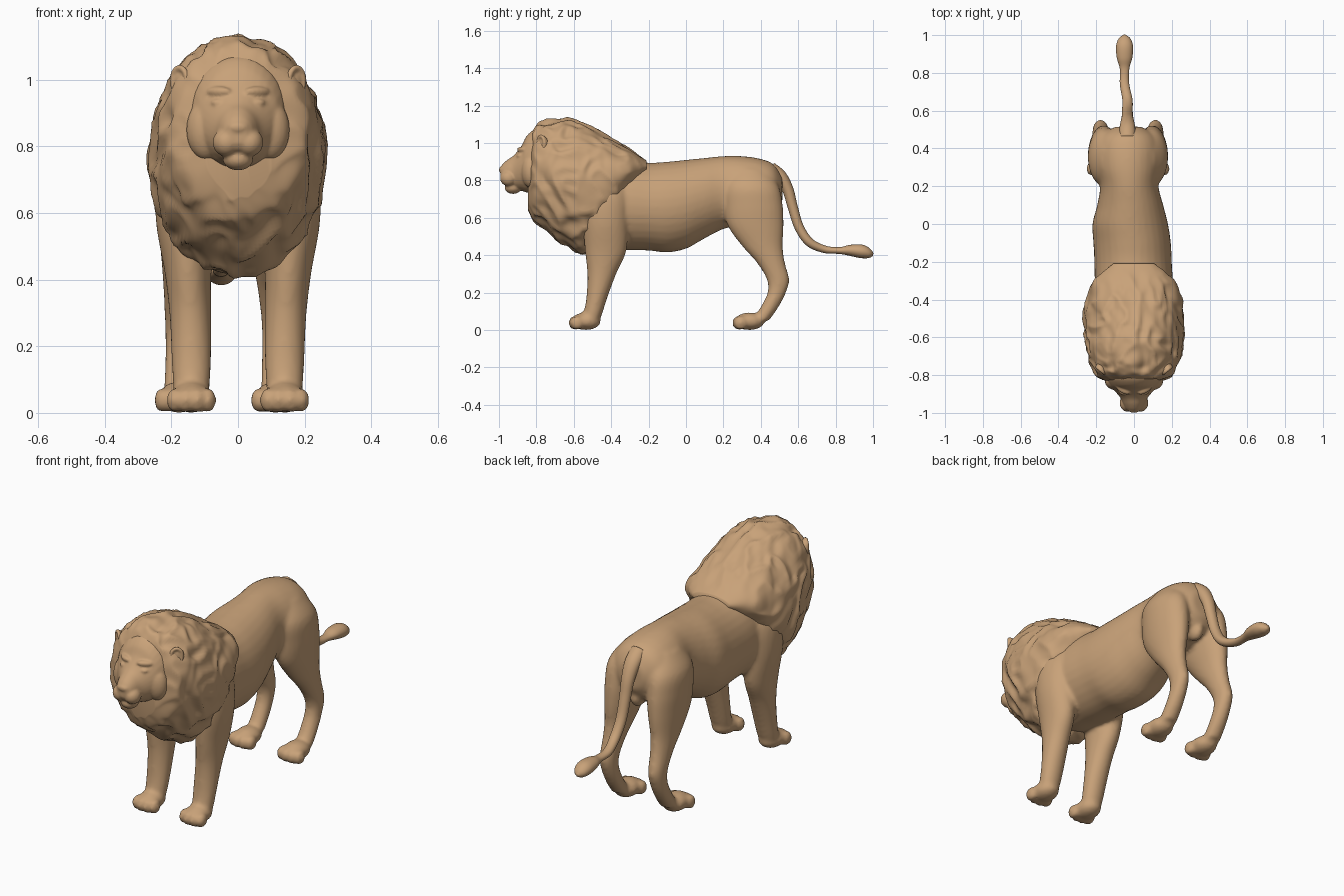
import bpy, bmesh, math
from mathutils import Vector, Matrix, noise

X, Y, Z = Vector((1, 0, 0)), Vector((0, 1, 0)), Vector((0, 0, 1))
tan = bpy.data.materials.new("tan_fur")
tan.diffuse_color = (0.58, 0.36, 0.19, 1)


def spline(rows, n):
    """Catmull-Rom through rows of numbers."""
    out = []
    for i in range(len(rows) - 1):
        quad = [rows[min(max(j, 0), len(rows) - 1)] for j in range(i - 1, i + 3)]
        for k in range(n):
            t = k / n
            out.append([0.5 * (2 * b + (c - a) * t + (2 * a - 5 * b + 4 * c - d) * t * t
                               + (3 * b - a - 3 * c + d) * t ** 3) for a, b, c, d in zip(*quad)])
    return out + [list(rows[-1])]


def loft(bm, rows, n=6, seg=32, axis=None, bump=None):
    """Elliptical rings (x, y, z, half width, half depth); axis is the depth direction."""
    pts = spline(rows, n)
    rings = []
    for i, (x, y, z, rx, r) in enumerate(pts):
        c = Vector((x, y, z))
        a, b = pts[max(i - 1, 0)], pts[min(i + 1, len(pts) - 1)]
        d = axis or X.cross(Vector(b[:3]) - Vector(a[:3])).normalized()
        ring = []
        for k in range(seg):
            w = 2 * math.pi * k / seg
            off = X * rx * math.cos(w) + d * r * math.sin(w)
            p = c + off
            if bump:
                p += off.normalized() * bump(p)
            ring.append(bm.verts.new(p))
        rings.append(ring)
    for a, b in zip(rings, rings[1:]):
        for k in range(seg):
            m = (k + 1) % seg
            bm.faces.new((a[k], a[m], b[m], b[k]))
    bm.faces.new(rings[0])
    bm.faces.new(rings[-1])


def span(rows):
    """(x, y, top, bottom, half width) to loft rows."""
    return [(x, y, (t + b) / 2, w, (t - b) / 2) for x, y, t, b, w in rows]


def ball(bm, loc, radii, tilt=0.0, turn=0.0):
    m = (Matrix.Translation(loc) @ Matrix.Rotation(turn, 4, 'Z')
         @ Matrix.Rotation(tilt, 4, 'X') @ Matrix.Diagonal((*radii, 1)))
    bmesh.ops.create_uvsphere(bm, u_segments=24, v_segments=16, radius=1, matrix=m)


def finish(bm, name, voxel=0, smooth=0):
    bmesh.ops.recalc_face_normals(bm, faces=bm.faces)
    me = bpy.data.meshes.new(name)
    bm.to_mesh(me)
    bm.free()
    for p in me.polygons:
        p.use_smooth = True
    me.materials.append(tan)
    ob = bpy.data.objects.new(name, me)
    bpy.context.collection.objects.link(ob)
    if voxel:
        rm = ob.modifiers.new("fuse", 'REMESH')
        rm.mode, rm.voxel_size, rm.use_smooth_shade = 'VOXEL', voxel, True
        sm = ob.modifiers.new("soften", 'SMOOTH')
        sm.factor, sm.iterations = 0.5, smooth
    return ob


def paw(bm, x, y):
    ball(bm, (x, y, 0.047), (0.062, 0.08, 0.047))
    for dx, dy in ((-0.05, 0.01), (-0.018, 0), (0.018, 0), (0.05, 0.01)):
        ball(bm, (x + dx, y - 0.058 + dy, 0.038), (0.025, 0.036, 0.038))


# torso
bm = bmesh.new()
loft(bm, span([(0, -0.66, 0.86, 0.56, 0.10), (0, -0.52, 0.90, 0.45, 0.18),
               (0, -0.35, 0.91, 0.43, 0.205), (-0.005, -0.2, 0.895, 0.425, 0.205),
               (-0.01, -0.1, 0.90, 0.415, 0.205), (-0.02, 0, 0.91, 0.435, 0.20),
               (-0.02, 0.1, 0.92, 0.49, 0.175), (-0.025, 0.2, 0.93, 0.54, 0.155),
               (-0.03, 0.3, 0.93, 0.56, 0.17), (-0.03, 0.4, 0.915, 0.58, 0.17),
               (-0.03, 0.47, 0.885, 0.61, 0.14), (-0.03, 0.515, 0.82, 0.68, 0.07)]), axis=Z)
ball(bm, (-0.03, 0.45, 0.62), (0.036, 0.05, 0.055))
for s in (-1, 1):
    # front leg and shoulder
    loft(bm, [(s * 0.13, -0.42, 0.82, 0.06, 0.09), (s * 0.15, -0.43, 0.72, 0.09, 0.125),
              (s * 0.157, -0.43, 0.58, 0.09, 0.122), (s * 0.15, -0.43, 0.42, 0.07, 0.11),
              (s * 0.143, -0.45, 0.30, 0.063, 0.077), (s * 0.14, -0.475, 0.18, 0.06, 0.057),
              (s * 0.14, -0.497, 0.09, 0.056, 0.05), (s * 0.14, -0.51, 0.04, 0.05, 0.045)], axis=Y)
    paw(bm, s * 0.14, -0.535)
    # hind leg and thigh
    h = -0.032
    loft(bm, [(h + s * 0.09, 0.34, 0.86, 0.05, 0.09), (h + s * 0.118, 0.35, 0.77, 0.085, 0.145),
              (h + s * 0.125, 0.36, 0.67, 0.087, 0.157), (h + s * 0.13, 0.372, 0.56, 0.077, 0.15),
              (h + s * 0.137, 0.408, 0.45, 0.06, 0.109), (h + s * 0.142, 0.454, 0.36, 0.049, 0.075),
              (h + s * 0.145, 0.492, 0.27, 0.042, 0.06), (h + s * 0.145, 0.485, 0.20, 0.041, 0.049),
              (h + s * 0.145, 0.445, 0.12, 0.043, 0.048), (h + s * 0.145, 0.395, 0.05, 0.045, 0.048)],
         axis=Y)
    paw(bm, h + s * 0.145, 0.34)
finish(bm, "body_and_legs", 0.011, 6)

# tail with tuft
bm = bmesh.new()
tail = [(0.45, 0.86, 0.045, 0.04), (0.505, 0.82, 0.042, 0.035), (0.545, 0.75, 0.035, 0.03),
        (0.57, 0.66, 0.03, 0.027), (0.605, 0.55, 0.028, 0.025), (0.66, 0.47, 0.027, 0.024),
        (0.74, 0.432, 0.025, 0.02), (0.82, 0.425, 0.025, 0.018), (0.88, 0.426, 0.041, 0.03),
        (0.94, 0.42, 0.045, 0.036), (0.98, 0.408, 0.032, 0.025), (1.0, 0.402, 0.008, 0.008)]
loft(bm, [(-0.035 - 0.015 * (y > 0.7), y, z, a, b) for y, z, a, b in tail])
finish(bm, "tail")


# mane with ridged locks
def locks(p):
    v = Vector((p.x * 12, (p.y + 0.5 * p.z) * 9, p.z * 8))
    v += 0.5 * noise.noise_vector(p * 7)
    ridge = 1 - 2.6 * abs(noise.noise(v)) + 0.5 * noise.noise(v * 2.1)
    return 0.014 * (ridge - 0.3) * min(1, max(0.1, (-0.2 - p.y) * 5))


bm = bmesh.new()
loft(bm, span([(0, -0.845, 0.99, 0.65, 0.10), (0, -0.81, 1.08, 0.585, 0.19),
               (0, -0.75, 1.12, 0.54, 0.225), (0, -0.68, 1.13, 0.475, 0.248),
               (0, -0.60, 1.122, 0.43, 0.26), (0, -0.54, 1.10, 0.415, 0.263),
               (0, -0.46, 1.062, 0.48, 0.258), (0, -0.38, 1.015, 0.60, 0.245),
               (0, -0.29, 0.96, 0.75, 0.205), (0, -0.21, 0.905, 0.84, 0.11)]),
     n=9, seg=128, axis=Z, bump=locks)
finish(bm, "mane")

# head: skull and muzzle
bm = bmesh.new()
loft(bm, span([(0, -0.70, 1.08, 0.74, 0.14), (0, -0.80, 1.075, 0.73, 0.145),
               (0, -0.85, 1.04, 0.735, 0.128), (0, -0.88, 0.985, 0.745, 0.105),
               (0, -0.92, 0.935, 0.755, 0.072), (0, -0.955, 0.91, 0.775, 0.055),
               (0, -0.98, 0.888, 0.79, 0.042), (0, -0.992, 0.87, 0.81, 0.025)]), axis=Z)
ball(bm, (0, -0.925, 0.762), (0.046, 0.045, 0.034))
ball(bm, (0, -0.98, 0.857), (0.034, 0.02, 0.02))
for s in (-1, 1):
    ball(bm, (s * 0.034, -0.948, 0.812), (0.042, 0.046, 0.043))
    ball(bm, (s * 0.095, -0.83, 0.85), (0.06, 0.05, 0.09))
    ball(bm, (s * 0.058, -0.878, 0.965), (0.042, 0.018, 0.015), turn=s * 0.5)
    ball(bm, (s * 0.062, -0.889, 0.931), (0.022, 0.016, 0.012), turn=s * 0.5)
finish(bm, "head", 0.006, 3)

# ears: a rounded back with a raised rim
for s, side in ((-1, "right"), (1, "left")):
    bm = bmesh.new()
    ball(bm, (s * 0.172, -0.762, 0.995), (0.032, 0.018, 0.042), turn=s * 0.7)
    frame = (Matrix.Translation((s * 0.175, -0.775, 0.998)) @ Matrix.Rotation(s * 0.7, 4, 'Z')
             @ Matrix.Diagonal((0.028, 1, 0.038, 1)))
    for k in range(28):
        w = 2 * math.pi * k / 28
        ball(bm, frame @ Vector((math.cos(w), 0, math.sin(w))), (0.0095,) * 3)
    finish(bm, side + "_ear", 0.005, 4)
